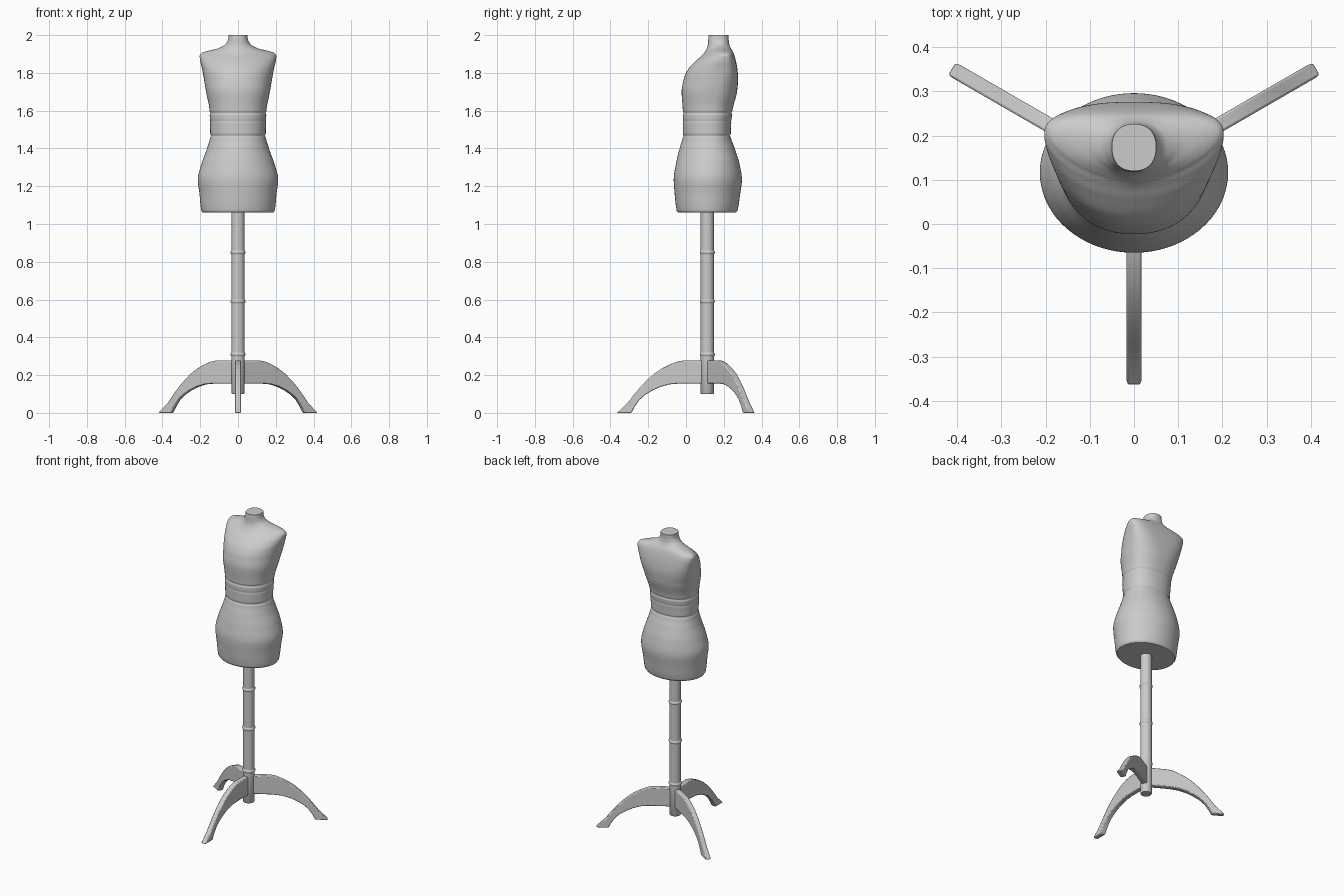
import bpy, bmesh, math
from mathutils import Matrix

if "Cube" in bpy.data.objects:
    bpy.data.objects.remove(bpy.data.objects["Cube"])

POLE_Y = 0.113


def finish(name, bm, angle=40):
    bmesh.ops.recalc_face_normals(bm, faces=bm.faces)
    me = bpy.data.meshes.new(name)
    bm.to_mesh(me)
    bm.free()
    ob = bpy.data.objects.new(name, me)
    bpy.context.collection.objects.link(ob)
    bpy.ops.object.select_all(action='DESELECT')
    bpy.context.view_layer.objects.active = ob
    ob.select_set(True)
    bpy.ops.object.shade_smooth_by_angle(angle=math.radians(angle))
    return ob


def loft(name, rings):
    bm = bmesh.new()
    loops = [[bm.verts.new(p) for p in r] for r in rings]
    n = len(loops[0])
    for a, b in zip(loops, loops[1:]):
        for i in range(n):
            j = (i + 1) % n
            bm.faces.new((a[i], a[j], b[j], b[i]))
    bm.faces.new(loops[0])
    bm.faces.new(loops[-1])
    return finish(name, bm)


def smooth(rows, col, z):
    """Monotone cubic interpolation of one column over height."""
    def slope(i):
        if i == 0 or i == len(rows) - 1:
            return 0
        d0, d1 = [(rows[k + 1][col] - rows[k][col]) / (rows[k + 1][0] - rows[k][0])
                  for k in (i - 1, i)]
        return 0 if d0 * d1 <= 0 else 2 * d0 * d1 / (d0 + d1)
    i = max(k for k in range(len(rows) - 1) if rows[k][0] <= z + 1e-9)
    h = rows[i + 1][0] - rows[i][0]
    t = (z - rows[i][0]) / h
    return ((2*t**3 - 3*t*t + 1) * rows[i][col] + (t**3 - 2*t*t + t) * h * slope(i)
            + (3*t*t - 2*t**3) * rows[i + 1][col] + (t**3 - t*t) * h * slope(i + 1))


# Torso sections: z, half width, front y, back y, widest y, front and back roundness
rows = [
    (1.06, .187, -.042, .265, .113, 2.0, 2.0),
    (1.07, .194, -.049, .272, .113, 2.0, 2.0),
    (1.16, .204, -.060, .287, .115, 2.0, 2.0),
    (1.235, .213, -.065, .296, .117, 2.0, 2.0),
    (1.32, .193, -.053, .283, .118, 2.0, 2.1),
    (1.40, .164, -.034, .258, .120, 2.0, 2.2),
    (1.47, .147, -.016, .237, .122, 2.1, 2.2),
    (1.60, .151, -.017, .246, .130, 2.2, 2.3),
    (1.70, .169, -.023, .270, .145, 2.2, 2.5),
    (1.77, .181, -.011, .276, .165, 2.1, 2.9),
    (1.82, .190, .012, .272, .180, 2.1, 3.2),
    (1.868, .201, .057, .263, .195, 2.0, 3.2),
    (1.89, .203, .082, .257, .200, 1.8, 3.0),
    (1.904, .194, .094, .252, .203, 1.6, 2.6),
    (1.915, .165, .102, .247, .200, 1.6, 2.3),
    (1.93, .105, .110, .238, .190, 1.8, 2.2),
    (1.952, .066, .116, .229, .178, 2.1, 2.2),
    (1.98, .052, .118, .226, .174, 2.3, 2.3),
    (2.00, .050, .120, .226, .174, 2.3, 2.3),
]
rings = []
levels = 300
for k in range(levels + 1):
    z = 1.06 + .94 * k / levels
    w, yf, yb, yc, nf, nb = [smooth(rows, c, z) for c in range(1, 7)]
    # Waistband seams
    d = sum(.004 * math.exp(-((z - g) / .007) ** 2) for g in (1.467, 1.588))
    d += .0015 * math.exp(-((z - 1.545) / .006) ** 2)
    ring = []
    for i in range(72):
        a = math.tau * i / 72
        c, s = math.cos(a), math.sin(a)
        n, depth = (nb, yb - yc) if s >= 0 else (nf, yc - yf)
        ring.append((math.copysign(abs(c) ** (2 / n), c) * (w - d),
                     yc + math.copysign(abs(s) ** (2 / n), s) * (depth - d), z))
    rings.append(ring)
loft("torso", rings)


# Pole with turned rings
prof = [(.032, .10), (.035, .104)]
for z in (.31, .59, .85):
    prof += [(.035, z - .012)]
    prof += [(.035 + .005 * math.sin(math.pi * t / 6), z - .010 + .020 * t / 6) for t in range(7)]
    prof += [(.035, z + .012)]
prof += [(.035, 1.07)]
loft("pole", [[(r * math.cos(math.tau * i / 32), POLE_Y + r * math.sin(math.tau * i / 32), z)
               for i in range(32)] for r, z in prof])

# Three arched legs around the pole: outline as (radius, height)
leg = [(.015, .277), (.13, .277), (.165, .270), (.20, .256), (.24, .236), (.28, .209),
       (.32, .174), (.355, .137), (.39, .095), (.42, .056), (.478, 0),
       (.402, 0), (.385, .032), (.36, .068), (.33, .095), (.29, .119),
       (.25, .137), (.20, .151), (.14, .156), (.015, .156)]
for name, deg in (("front_leg", -90), ("right_leg", 30), ("left_leg", 150)):
    bm = bmesh.new()
    f = bm.faces.new([bm.verts.new((r, -.017, z)) for r, z in leg])
    ext = bmesh.ops.extrude_face_region(bm, geom=[f])
    verts = [v for v in ext["geom"] if isinstance(v, bmesh.types.BMVert)]
    bmesh.ops.translate(bm, verts=verts, vec=(0, .034, 0))
    bm.transform(Matrix.Translation((0, POLE_Y, 0)) @ Matrix.Rotation(math.radians(deg), 4, 'Z'))
    ob = finish(name, bm, 35)
    bev = ob.modifiers.new("soft_edges", 'BEVEL')
    bev.width, bev.segments = .005, 2
    bev.limit_method, bev.angle_limit = 'ANGLE', math.radians(50)
